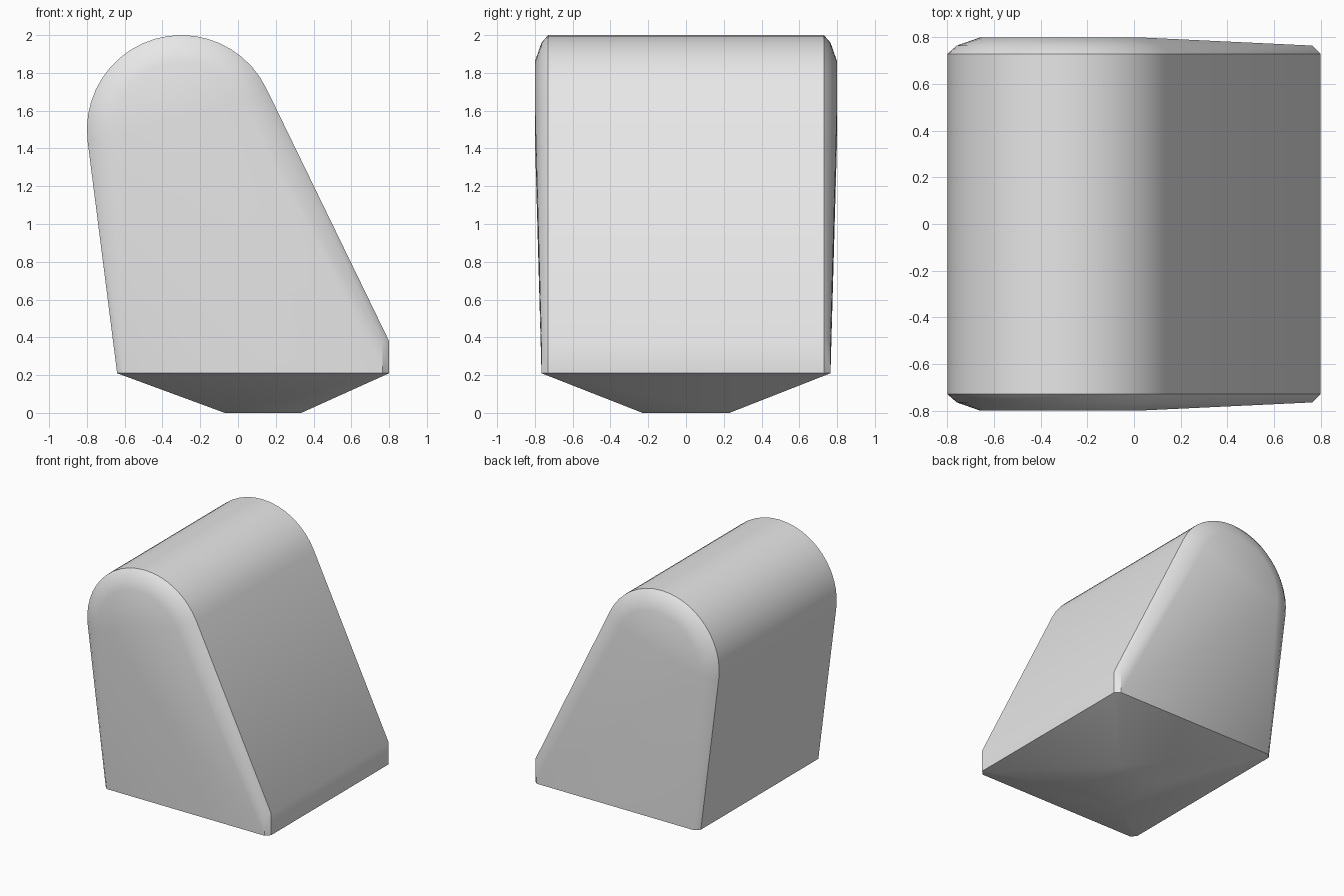
import bpy, bmesh, math

cube = bpy.data.objects.get("Cube")
if cube:
    bpy.data.objects.remove(cube, do_unlink=True)

stone = bpy.data.materials.new("light grey")
stone.use_nodes = True
colour = (0.8, 0.8, 0.8, 1)
stone.diffuse_color = colour
stone.node_tree.nodes["Principled BSDF"].inputs["Base Color"].default_value = colour

CENTRE_X, CENTRE_Z, RADIUS = -0.3, 1.5, 0.5
BASE, LIP = 0.21, 0.38


def arc(inset, steps=20):
    """Rounded crown from the steep left flank over to the sloping right flank."""
    for i in range(steps + 1):
        a = math.radians(187 + (25.5 - 187) * i / steps)
        r = RADIUS - inset
        yield CENTRE_X + r * math.cos(a), CENTRE_Z + r * math.sin(a)


# Profile rings, from the full outline out to the side caps
outline = list(arc(0)) + [(0.8, LIP), (0.8, BASE), (-0.64, BASE)]
bevel = list(arc(0.04)) + [(0.765, LIP), (0.765, BASE), (-0.605, BASE)]
cap = list(arc(0.14))
foot = [(-0.07, 0), (0.335, 0)]

bm = bmesh.new()
for ring, depth in ((outline, 0.73), (bevel, 0.765), (cap, 0.8), (foot, 0.23)):
    for x, z in ring:
        for side in (-1, 1):
            bm.verts.new((x, side * depth, z))

# The block is one convex solid wrapped around its rings
hull = bmesh.ops.convex_hull(bm, input=bm.verts[:])
spare = {g for g in hull["geom_interior"] + hull["geom_unused"]
         if isinstance(g, bmesh.types.BMVert)}
bmesh.ops.delete(bm, geom=list(spare), context="VERTS")
bmesh.ops.dissolve_limit(bm, angle_limit=math.radians(0.5),
                         verts=bm.verts[:], edges=bm.edges[:])
bmesh.ops.recalc_face_normals(bm, faces=bm.faces[:])

mesh = bpy.data.meshes.new("rounded_block")
bm.to_mesh(mesh)
bm.free()
mesh.materials.append(stone)
block = bpy.data.objects.new("rounded_block", mesh)
bpy.context.collection.objects.link(block)

# Soft crown and bevels, crisp rim and base edges
bpy.ops.object.select_all(action="DESELECT")
block.select_set(True)
bpy.context.view_layer.objects.active = block
bpy.ops.object.shade_smooth_by_angle(angle=math.radians(32))
